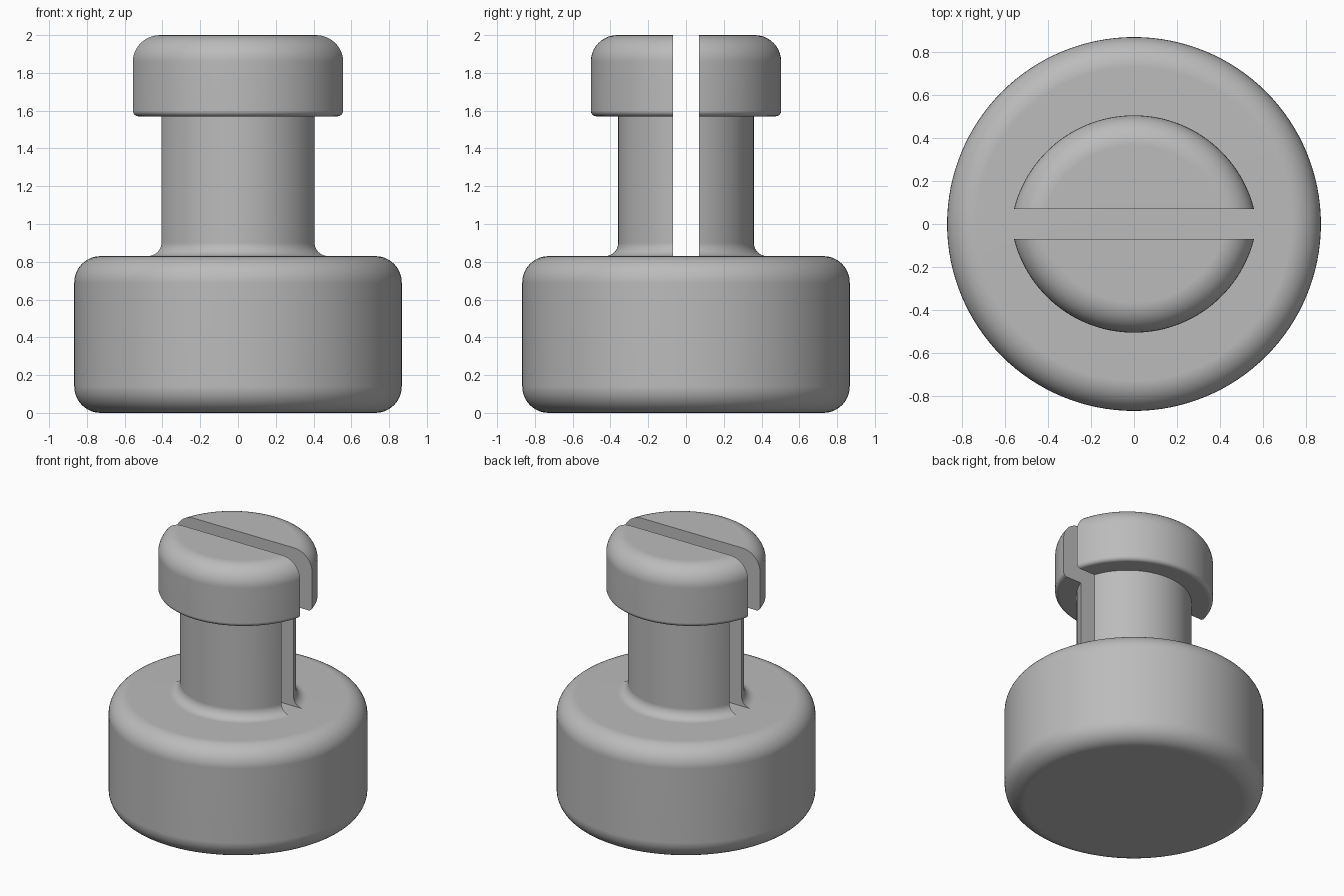
import bpy, bmesh, math
from mathutils import Vector

if "Cube" in bpy.data.objects:
    bpy.data.objects.remove(bpy.data.objects["Cube"], do_unlink=True)

SLOT = 0.07        # half the slot width, also the inward shift of each half
BASE_R, BASE_TOP = 0.867, 0.83
STEM_R, HEAD_R, HEAD_Z, TOP = 0.429, 0.574, 1.57, 2.0

grey = bpy.data.materials.new("plain grey")
grey.use_nodes = True
grey.diffuse_color = (0.5, 0.5, 0.5, 1)
grey.node_tree.nodes["Principled BSDF"].inputs["Base Color"].default_value = (0.5, 0.5, 0.5, 1)


def arc(r, z, radius, start, end, steps=10):
    """Profile points on a quarter round centred at (r, z), angles in degrees."""
    angles = [math.radians(start + (end - start) * i / steps) for i in range(steps + 1)]
    return [(r + radius * math.cos(a), z + radius * math.sin(a)) for a in angles]


def lathe(profile, steps=128):
    """Turn a closed profile around the z axis."""
    bm = bmesh.new()
    verts = [bm.verts.new((r, 0, z)) for r, z in profile]
    edges = [bm.edges.new(pair) for pair in zip(verts, verts[1:])]
    bmesh.ops.spin(bm, geom=verts + edges, cent=(0, 0, 0), axis=(0, 0, 1),
                   angle=math.tau, steps=steps, use_duplicate=False)
    bmesh.ops.remove_doubles(bm, verts=bm.verts, dist=0.0001)
    return bm


def finish(bm, name):
    bmesh.ops.recalc_face_normals(bm, faces=bm.faces)
    mesh = bpy.data.meshes.new(name)
    bm.to_mesh(mesh)
    bm.free()
    mesh.materials.append(grey)
    obj = bpy.data.objects.new(name, mesh)
    bpy.context.collection.objects.link(obj)
    bpy.ops.object.select_all(action='DESELECT')
    obj.select_set(True)
    bpy.context.view_layer.objects.active = obj
    bpy.ops.object.shade_smooth_by_angle(angle=math.radians(30))
    # Keeps the flat faces flat next to the rounded edges
    weighted = obj.modifiers.new("weighted normals", 'WEIGHTED_NORMAL')
    weighted.keep_sharp = True
    return obj


# Round base with rounded rims
rim = 0.14
finish(lathe([(0, 0)]
             + arc(BASE_R - rim, rim, rim, -90, 0)
             + arc(BASE_R - rim, BASE_TOP - rim, rim, 0, 90)
             + [(0, BASE_TOP)]), "base")

# Stem and head: flared foot, straight shaft, overhanging head
foot, lip = 0.07, 0.03
prong_profile = ([(0, BASE_TOP - 0.02), (STEM_R + foot, BASE_TOP - 0.02)]
                 + arc(STEM_R + foot, BASE_TOP + foot, foot, 270, 180)
                 + [(STEM_R, HEAD_Z)]
                 + arc(HEAD_R - lip, HEAD_Z + lip, lip, -90, 0, 6)
                 + arc(HEAD_R - rim, TOP - rim, rim, 0, 90)
                 + [(0, TOP)])

# Two halves, each moved inwards and cut flat along the slot
for name, side in (("back_prong", 1), ("front_prong", -1)):
    bm = lathe(prong_profile)
    bmesh.ops.translate(bm, verts=bm.verts, vec=Vector((0, -SLOT * side, 0)))
    cut = bmesh.ops.bisect_plane(bm, geom=bm.verts[:] + bm.edges[:] + bm.faces[:],
                                 dist=0.00001, plane_co=(0, SLOT * side, 0),
                                 plane_no=(0, -side, 0), clear_outer=True)
    rim_edges = [g for g in cut["geom_cut"] if isinstance(g, bmesh.types.BMEdge)]
    bmesh.ops.contextual_create(bm, geom=rim_edges)
    finish(bm, name)
